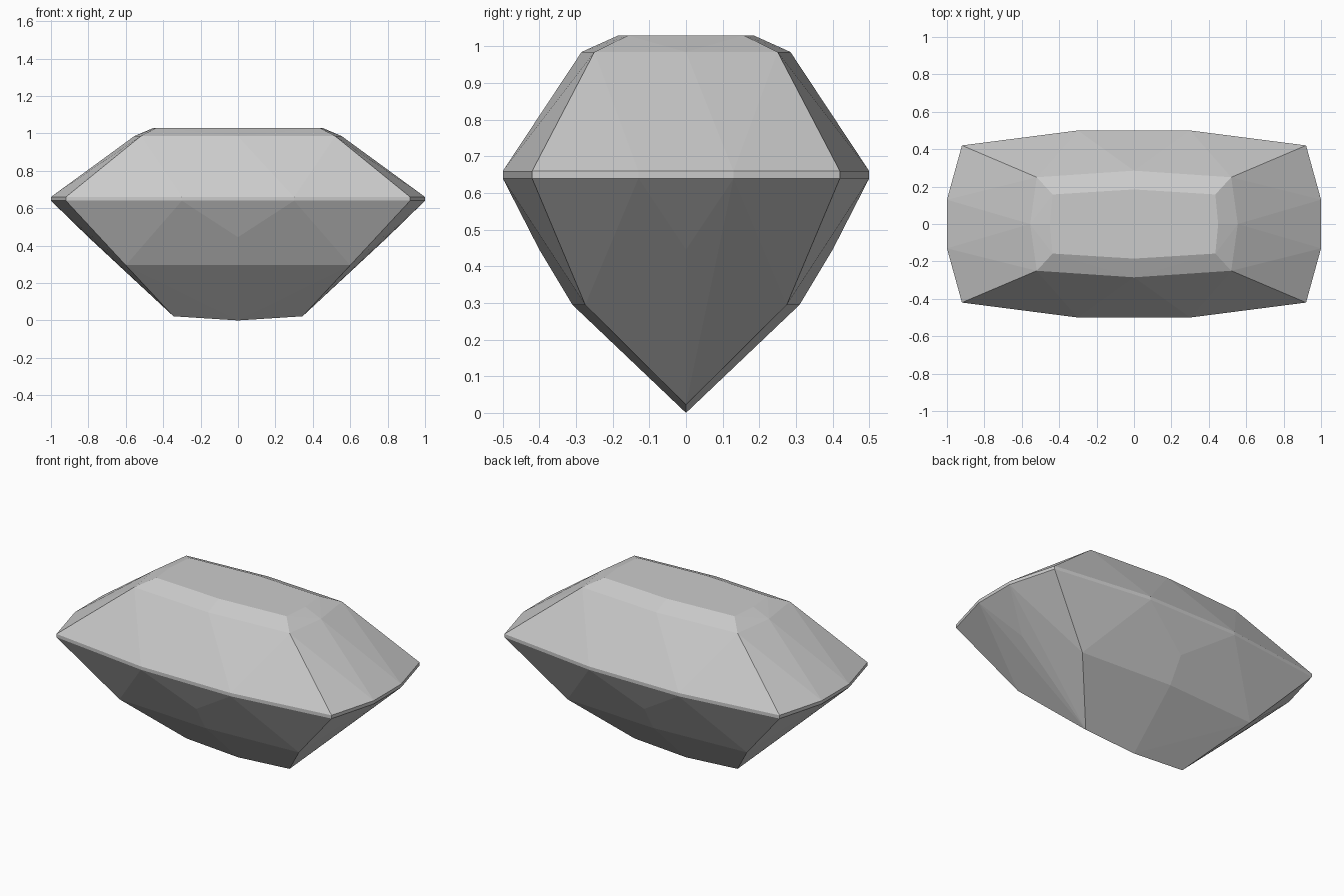
import bpy, bmesh
from math import radians

cube = bpy.data.objects.get("Cube")
if cube:
    bpy.data.objects.remove(cube, do_unlink=True)


def make_material(name, color):
    mat = bpy.data.materials.new(name)
    mat.use_nodes = True
    mat.diffuse_color = color
    mat.node_tree.nodes["Principled BSDF"].inputs["Base Color"].default_value = color
    return mat


def girdle_ring(z):
    return [(0.92, 0.42, z), (0.3, 0.5, z), (1, 0.13, z)]


# Facet corners of one quarter of the stone
table = [(0.435, 0.158, 1.03), (0, 0.185, 1.03), (0.45, 0, 1.03)]
crown = [(0.52, 0.25, 0.985), (0, 0.285, 0.985), (0.555, 0, 0.985)]
girdle = girdle_ring(0.66) + girdle_ring(0.64)
pavilion = [(0, 0.4, 0.445), (0.8, 0, 0.445), (0.6, 0.275, 0.295), (0, 0.31, 0.295)]
keel = [(0.345, 0, 0.022), (0, 0, 0)]

# Mirror the quarter across both axes
points = {(x * sx, y * sy, z)
          for x, y, z in table + crown + girdle + pavilion + keel
          for sx in (1, -1) for sy in (1, -1)}

# The cut stone is convex, so its facets are the hull of the corners
bm = bmesh.new()
for p in sorted(points):
    bm.verts.new(p)
bmesh.ops.convex_hull(bm, input=bm.verts[:])
bmesh.ops.delete(bm, geom=[v for v in bm.verts if not v.link_faces], context='VERTS')
bmesh.ops.dissolve_limit(bm, angle_limit=radians(0.5), verts=bm.verts[:], edges=bm.edges[:])
bmesh.ops.recalc_face_normals(bm, faces=bm.faces[:])

mesh = bpy.data.meshes.new("cut_gemstone")
bm.to_mesh(mesh)
bm.free()
mesh.materials.append(make_material("pale_grey", (0.6, 0.6, 0.6, 1)))
gem = bpy.data.objects.new("cut_gemstone", mesh)
bpy.context.collection.objects.link(gem)
